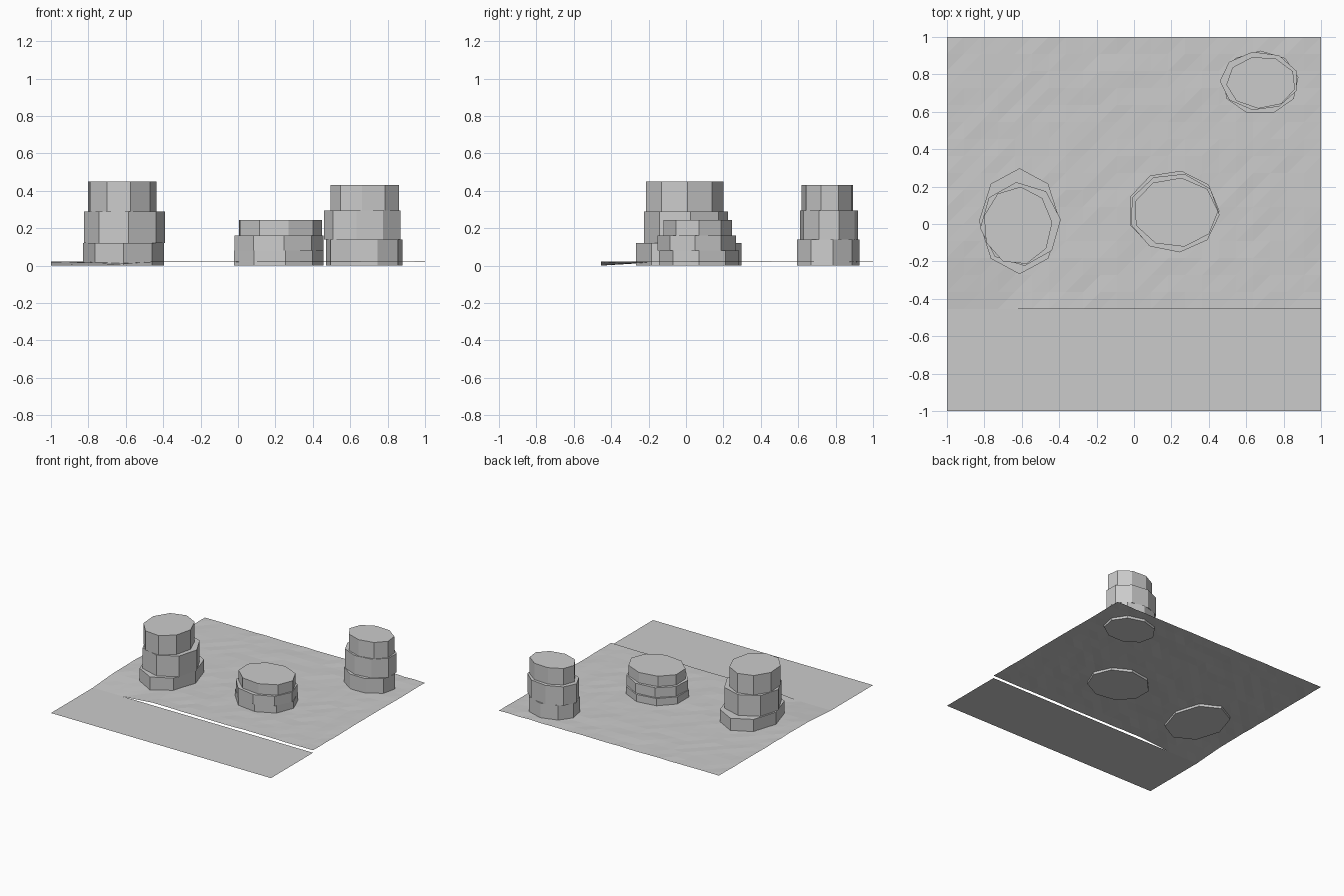
import bpy, bmesh, math, random

if "Cube" in bpy.data.objects:
    bpy.data.objects.remove(bpy.data.objects["Cube"])

random.seed(4)
grey = bpy.data.materials.new("stone_grey")
grey.diffuse_color = (0.6, 0.6, 0.6, 1)
grey.use_nodes = True
grey.node_tree.nodes["Principled BSDF"].inputs["Base Color"].default_value = grey.diffuse_color

N = 22                 # ground cells per side
STEP = 2 / N
FRONT_ROWS = 6         # flat rows in front of the raised ground


def add_object(name, bm):
    mesh = bpy.data.meshes.new(name)
    bm.to_mesh(mesh)
    bm.free()
    mesh.materials.append(grey)
    obj = bpy.data.objects.new(name, mesh)
    bpy.context.collection.objects.link(obj)


def sheet(name, row0, row1, height):
    """Thin grid surface spanning the full width between two rows."""
    bm = bmesh.new()
    grid = []
    for j in range(row0, row1 + 1):
        y = -1 + j * STEP
        grid.append([bm.verts.new((-1 + i * STEP, y, height(-1 + i * STEP, y)))
                     for i in range(N + 1)])
    for a, b in zip(grid, grid[1:]):
        for i in range(N):
            bm.faces.new((a[i], a[i + 1], b[i + 1]))
            bm.faces.new((a[i], b[i + 1], b[i]))
    add_object(name, bm)


def rough_height(x, y):
    """Nearly level, sinking to the floor at the front left corner."""
    rise = max((x + 0.727) / 0.25, (y + 0.4545) / 0.3, 0)
    return min(rise, 1) * (0.02 + random.uniform(-0.002, 0.002))


# Ground: flat front strip and gently uneven raised sheet
sheet("front_strip", 0, FRONT_ROWS, lambda x, y: 0.0)
sheet("uneven_ground", FRONT_ROWS, N, rough_height)


def drum(name, sides, z0, z1, cx, cy, rx, ry, turn):
    """Closed straight-sided polygonal drum."""
    bm = bmesh.new()
    rings = []
    for z in (z0, z1):
        ring = []
        for k in range(sides):
            a = math.radians(turn) + math.tau * k / sides
            ring.append(bm.verts.new((cx + rx * math.cos(a), cy + ry * math.sin(a), z)))
        rings.append(ring)
    low, high = rings
    bm.faces.new(low[::-1])
    bm.faces.new(high)
    for k in range(sides):
        n = (k + 1) % sides
        bm.faces.new((low[k], low[n], high[n], high[k]))
    add_object(name, bm)


# Stacked rock pillars: sides, z range, centre, radii, turn of each tier
pillars = {
    "left_pillar": [
        (8, 0, 0.12, -0.612, 0.015, 0.217, 0.283, 0),
        (8, 0.12, 0.29, -0.607, 0.0, 0.217, 0.225, 6),
        (9, 0.29, 0.45, -0.622, -0.01, 0.186, 0.21, 5)],
    "middle_pillar": [
        (9, 0, 0.08, 0.21, 0.07, 0.247, 0.218, 80),
        (9, 0.08, 0.16, 0.215, 0.06, 0.243, 0.213, 117),
        (9, 0.16, 0.245, 0.222, 0.062, 0.228, 0.187, 82)],
    "right_pillar": [
        (9, 0, 0.14, 0.675, 0.755, 0.207, 0.172, -70),
        (9, 0.14, 0.295, 0.67, 0.765, 0.211, 0.158, 180),
        (9, 0.295, 0.43, 0.68, 0.757, 0.187, 0.14, 25)],
}
for name, tiers in pillars.items():
    for label, tier in zip(("base", "middle", "top"), tiers):
        drum(f"{name}_{label}", *tier)
